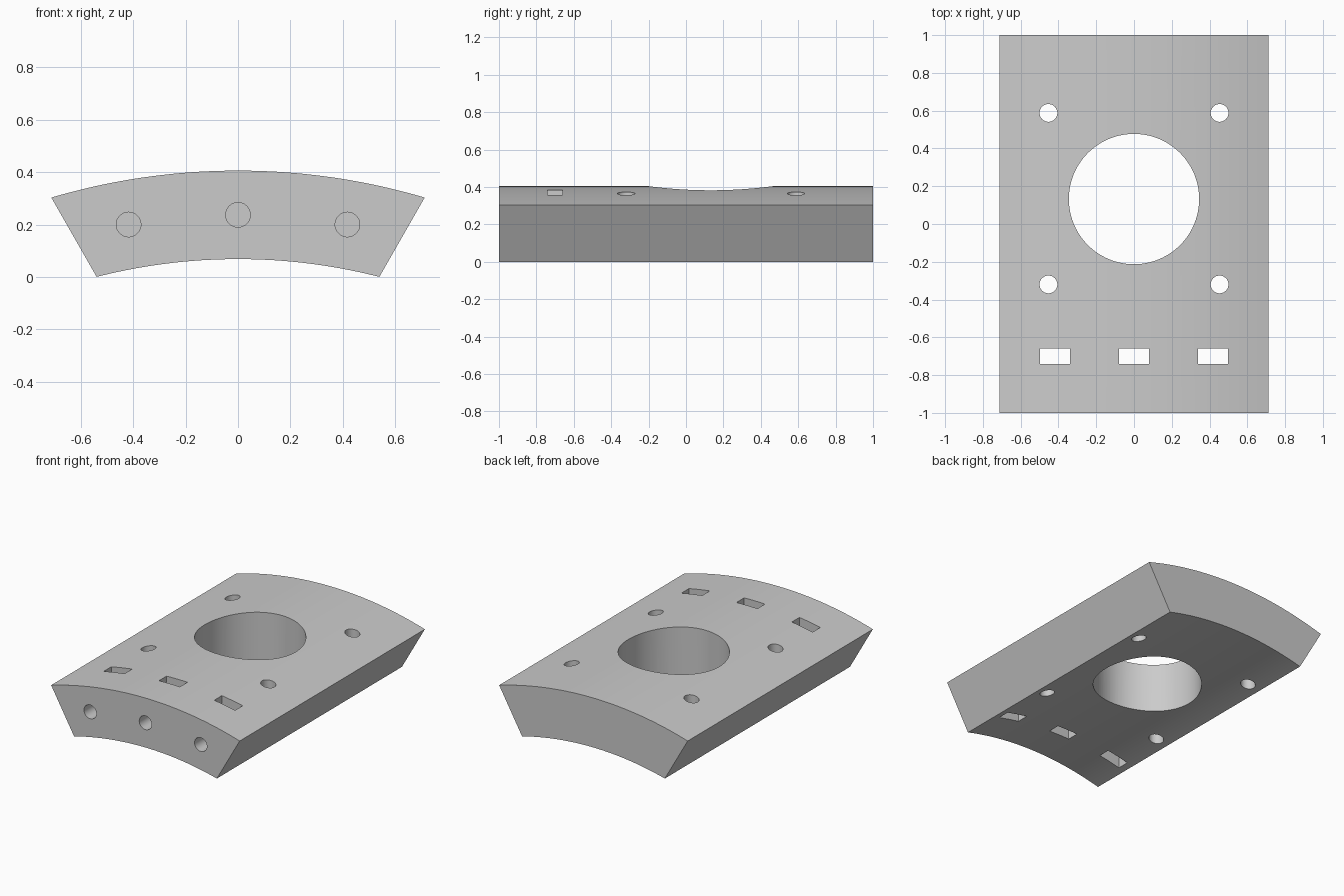
import bpy, bmesh
from math import asin, sin, cos, radians, pi
from mathutils import Matrix

if "Cube" in bpy.data.objects:
    bpy.data.objects.remove(bpy.data.objects["Cube"], do_unlink=True)

grey = bpy.data.materials.new("plain grey")
grey.use_nodes = True
colour = (0.6, 0.6, 0.6, 1)
grey.diffuse_color = colour
grey.node_tree.nodes["Principled BSDF"].inputs["Base Color"].default_value = colour


def make_object(name, bm):
    bmesh.ops.recalc_face_normals(bm, faces=bm.faces)
    mesh = bpy.data.meshes.new(name)
    bm.to_mesh(mesh)
    bm.free()
    mesh.materials.append(grey)
    obj = bpy.data.objects.new(name, mesh)
    bpy.context.collection.objects.link(obj)
    return obj


def arc(radius, half_width, base, steps=48):
    """Shallow arch running from -x to +x, ending at height base."""
    a = asin(half_width / radius)
    angles = [a * (2 * i / steps - 1) for i in range(steps + 1)]
    return [(radius * sin(t), base + radius * (cos(t) - cos(a))) for t in angles]


# Curved plate: arched profile with slanted ends, extruded along y
profile = arc(2.52, 0.713, 0.303) + arc(2.18, 0.54, 0)[::-1]
bm = bmesh.new()
face = bm.faces.new([bm.verts.new((x, -1, z)) for x, z in profile])
extruded = bmesh.ops.extrude_face_region(bm, geom=[face])["geom"]
moved = [v for v in extruded if isinstance(v, bmesh.types.BMVert)]
bmesh.ops.translate(bm, vec=(0, 2, 0), verts=moved)
plate = make_object("curved_plate", bm)


def cut(name, bm):
    cutter = make_object(name, bm)
    cutter.hide_render = True
    mod = plate.modifiers.new(name, "BOOLEAN")
    mod.operation, mod.solver, mod.object = "DIFFERENCE", "EXACT", cutter
    bpy.context.view_layer.objects.active = plate
    bpy.ops.object.modifier_apply(modifier=name)
    bpy.data.objects.remove(cutter, do_unlink=True)


def cut_round(name, location, radius, depth, segments=48, tilt=0):
    bm = bmesh.new()
    place = Matrix.Translation(location) @ Matrix.Rotation(tilt, 4, "X")
    bmesh.ops.create_cone(bm, cap_ends=True, segments=segments, radius1=radius,
                          radius2=radius, depth=depth, matrix=place)
    cut(name, bm)


# Large opening and four screw holes
cut_round("large_opening", (0, 0.132, 0.2), 0.345, 1, 96)
for x in (-0.453, 0.453):
    for y in (-0.32, 0.588):
        cut_round("screw_hole", (x, y, 0.2), 0.047, 1)

# Nut slots, each met by a bolt hole from the front
for x, z in ((-0.418, 0.2), (0, 0.237), (0.418, 0.2)):
    bm = bmesh.new()
    bmesh.ops.create_cube(bm, size=1, matrix=Matrix.Translation((x, -0.7, 0.2))
                          @ Matrix.Diagonal((0.158, 0.082, 1, 1)))
    cut("nut_slot", bm)
    cut_round("bolt_hole", (x, -0.9, z), 0.047, 0.4, tilt=pi / 2)

# Smooth curved surfaces, keep edges crisp
bpy.ops.object.select_all(action="DESELECT")
plate.select_set(True)
bpy.context.view_layer.objects.active = plate
bpy.ops.object.shade_smooth_by_angle(angle=radians(25))
